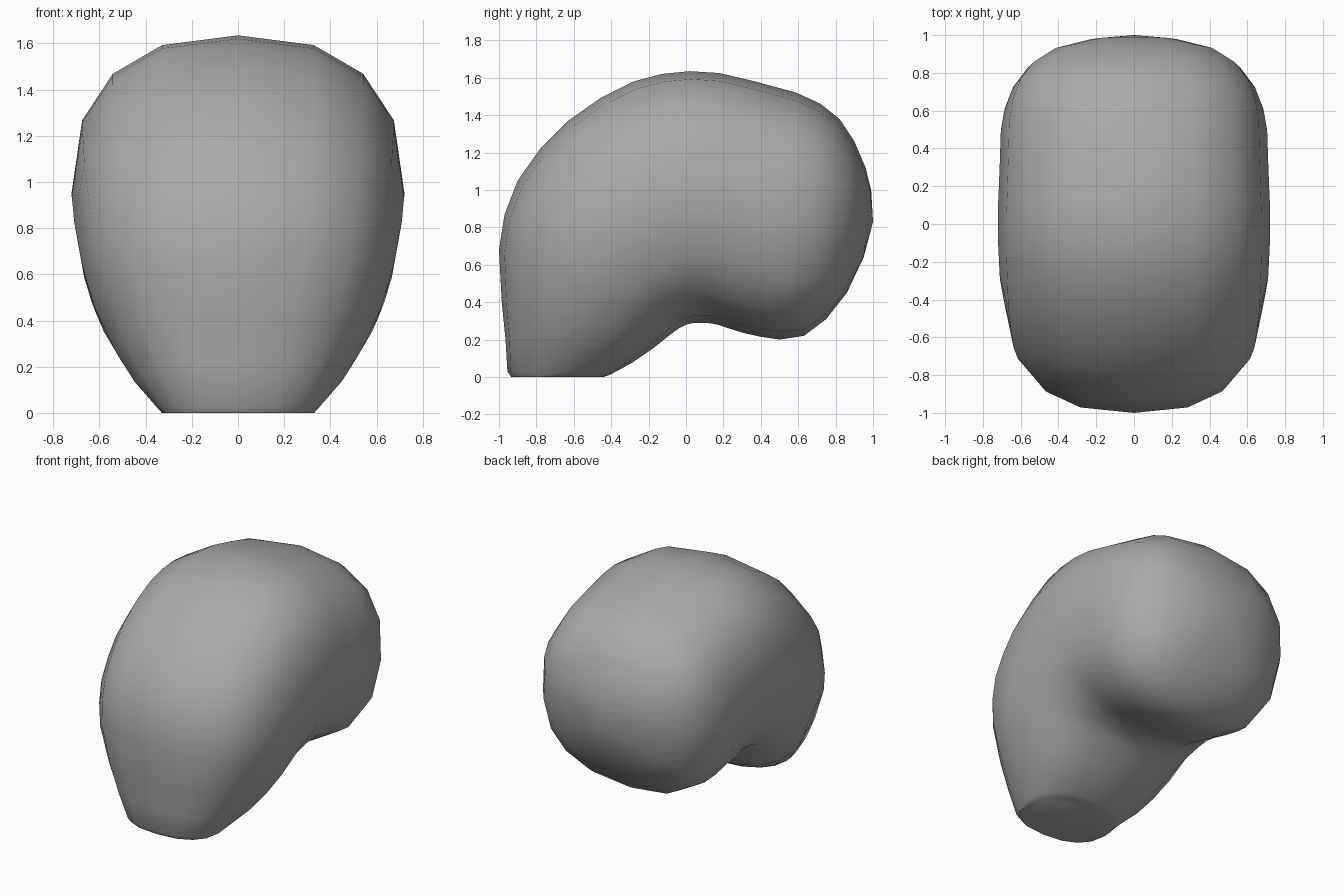
import bpy, bmesh, math
from mathutils import Vector

cube = bpy.data.objects.get("Cube")
if cube:
    bpy.data.objects.remove(cube, do_unlink=True)

SIDES = 16
ROUNDNESS = 2.45  # superellipse exponent of the cross-sections

# Cross-sections along the bend: outer y, z, inner y, z, half width
SECTIONS = [
    (-.935, 0, -.44, 0, .33),
    (-.955, .03, -.40, .015, .35),
    (-.965, .2, -.29, .075, .45),
    (-.985, .4, -.18, .15, .535),
    (-1, .68, -.08, .23, .62),
    (-.97, .87, -.03, .265, .655),
    (-.9, 1.05, 0, .28, .68),
    (-.78, 1.22, .03, .287, .695),
    (-.63, 1.37, .05, .29, .71),
    (-.46, 1.49, .075, .29, .715),
    (-.28, 1.58, .1, .29, .72),
    (-.13, 1.62, .13, .287, .72),
    (.02, 1.635, .17, .28, .72),
    (.18, 1.625, .23, .26, .715),
    (.37, 1.58, .31, .235, .71),
    (.59, 1.52, .4, .215, .705),
    (.72, 1.46, .5, .2, .685),
    (.82, 1.38, .63, .22, .64),
    (.9, 1.26, .75, .31, .565),
    (.96, 1.12, .86, .45, .44),
    (.99, 1.0, .95, .64, .24),
]


def power(value):
    return math.copysign(abs(value) ** (2 / ROUNDNESS), value)


def add_ring(bm, oy, oz, iy, iz, width):
    outer, inner = Vector((0, oy, oz)), Vector((0, iy, iz))
    middle, arm = (outer + inner) / 2, (outer - inner) / 2
    ring = []
    for i in range(SIDES):
        a = math.tau * i / SIDES
        side = Vector((width * power(math.sin(a)), 0, 0))
        ring.append(bm.verts.new(middle + arm * power(math.cos(a)) + side))
    return ring


# Bent body lofted through the sections, flat foot, domed back
bm = bmesh.new()
rings = [add_ring(bm, *s) for s in SECTIONS]
for a, b in zip(rings, rings[1:]):
    for i in range(SIDES):
        j = (i + 1) % SIDES
        bm.faces.new((a[i], a[j], b[j], b[i]))
bm.faces.new(rings[0])
tip = bm.verts.new((0, 1, .83))
for i in range(SIDES):
    bm.faces.new((rings[-1][i], rings[-1][(i + 1) % SIDES], tip))
bmesh.ops.recalc_face_normals(bm, faces=bm.faces)

mesh = bpy.data.meshes.new("bent_body")
bm.to_mesh(mesh)
bm.free()
body = bpy.data.objects.new("bent_body", mesh)
bpy.context.collection.objects.link(body)

# Plain grey
grey = bpy.data.materials.new("plain_grey")
grey.use_nodes = True
colour = (.4, .4, .4, 1)
grey.diffuse_color = colour
grey.node_tree.nodes["Principled BSDF"].inputs["Base Color"].default_value = colour
mesh.materials.append(grey)

bpy.context.view_layer.objects.active = body
body.select_set(True)
bpy.ops.object.shade_smooth_by_angle(angle=math.radians(50))
